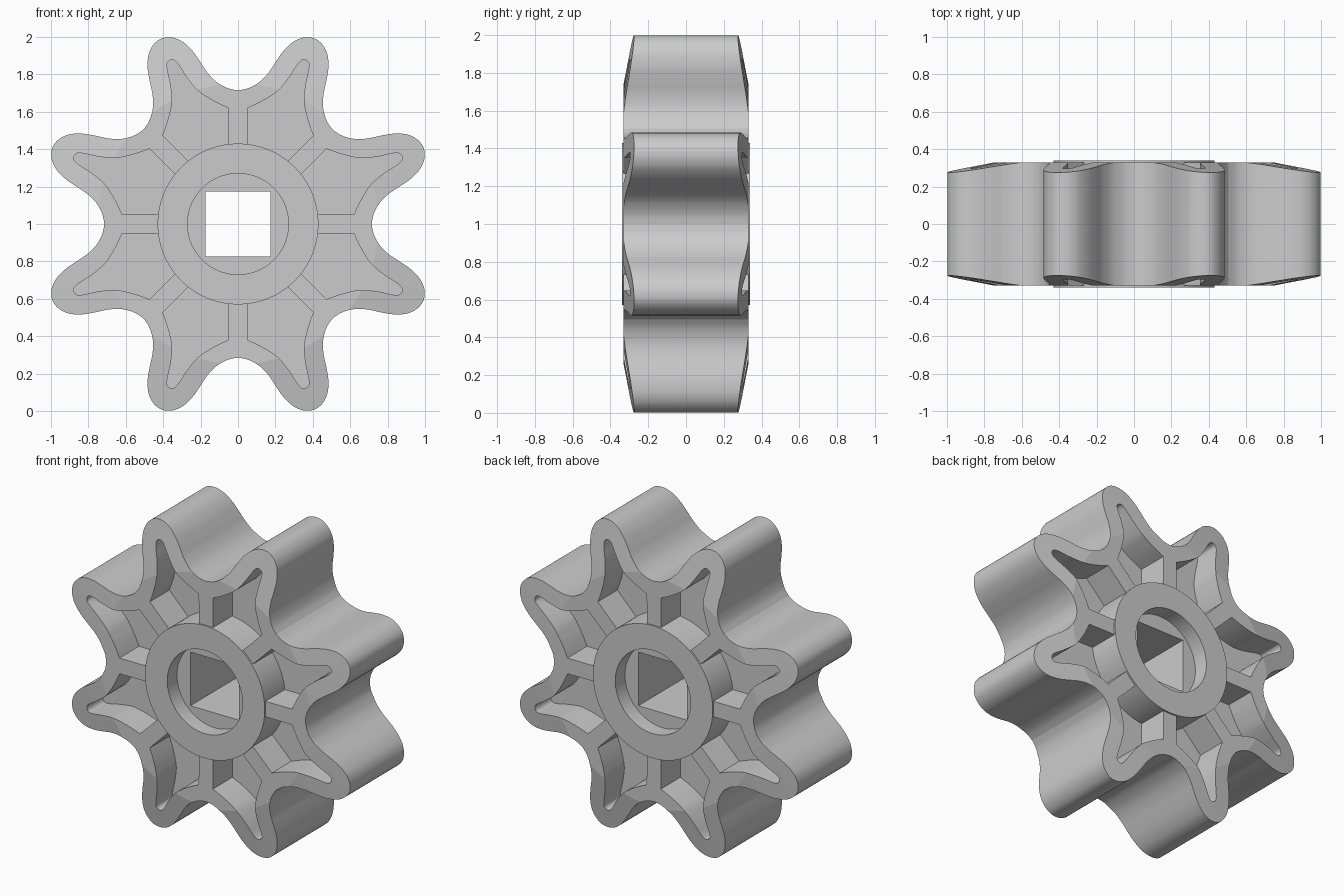
import bpy, bmesh, math

if "Cube" in bpy.data.objects:
    bpy.data.objects.remove(bpy.data.objects["Cube"])

PITCH = math.pi / 4
CZ = 1.0


def circle(r, n=128):
    return [(r * math.cos(2 * math.pi * i / n), r * math.sin(2 * math.pi * i / n)) for i in range(n)]


def spline(p, steps=6):
    """Smooth open Catmull-Rom curve through the points."""
    q = [p[0]] + p + [p[-1]]
    out = []
    for a, b, c, d in zip(q, q[1:], q[2:], q[3:]):
        for s in range(steps):
            t = s / steps
            out.append(tuple(0.5 * (2 * b[k] + (c[k] - a[k]) * t
                       + (2 * a[k] - 5 * b[k] + 4 * c[k] - d[k]) * t * t
                       + (3 * b[k] - a[k] - 3 * c[k] + d[k]) * t ** 3) for k in (0, 1)))
    return out + [p[-1]]


def mirrored(half):
    """Half tooth (tip first) to a full one, from -v to +v."""
    return [(u, -v) for u, v in reversed(half[1:])] + half


def turned(pts, i):
    a = (i + 0.5) * PITCH
    return [(u * math.cos(a) - v * math.sin(a), u * math.sin(a) + v * math.cos(a)) for u, v in pts]


def solid(name, parts):
    """Each part is (outline, [(y, scale), ...]) lofted along y."""
    bm = bmesh.new()
    for pts, levels in parts:
        rings = [[bm.verts.new((x * s, y, CZ + z * s)) for x, z in pts] for y, s in levels]
        n = len(pts)
        for r0, r1 in zip(rings, rings[1:]):
            for i in range(n):
                bm.faces.new((r0[i], r0[(i + 1) % n], r1[(i + 1) % n], r1[i]))
        bm.faces.new(rings[0])
        bm.faces.new(rings[-1])
    bmesh.ops.recalc_face_normals(bm, faces=bm.faces)
    me = bpy.data.meshes.new(name)
    bm.to_mesh(me)
    bm.free()
    ob = bpy.data.objects.new(name, me)
    bpy.context.collection.objects.link(ob)
    return ob


def boolean(target, tool, op):
    m = target.modifiers.new(op, 'BOOLEAN')
    m.operation, m.object, m.solver = op, tool, 'EXACT'
    bpy.context.view_layer.objects.active = target
    bpy.ops.object.modifier_apply(modifier=m.name)
    bpy.data.objects.remove(tool)


# Toothed body
tooth = spline(mirrored([(1.073, 0), (1.066, .035), (1.046, .07), (1.01, .102), (.95, .129),
                         (.88, .145), (.82, .156), (.766, .174), (.728, .196),
                         (.688, .231), (.66, .274)]))
outline = [p for i in range(8) for p in turned(tooth[:-1], i)]
wheel = solid("sprocket_wheel", [(outline, [(-.4, 1), (.4, 1)])])

# Flat faces that taper towards the tooth tips
barrel = solid("taper_cutter", [(circle(1), [(-.33, .75), (-.253, 1.2), (.253, 1.2), (.33, .75)])])
boolean(wheel, barrel, 'INTERSECT')

# Pockets between the spokes, both sides, leaving a central web
pocket = spline(mirrored([(.948, 0), (.94, .02), (.91, .032), (.83, .047), (.748, .071),
                          (.69, .107), (.64, .146), (.592, .19)]))
pocket = [(.386, -.106)] + pocket + [(.386, .106)]
cuts = [(turned(pocket, i), [(s * .13, 1), (s * .5, 1)]) for i in range(8) for s in (-1, 1)]
boolean(wheel, solid("pocket_cutter", cuts), 'DIFFERENCE')

# Hub, counterbores and square shaft hole
boolean(wheel, solid("hub", [(circle(.43), [(-.34, 1), (.34, 1)])]), 'UNION')
bores = [(circle(.27), [(s * .24, 1), (s * .5, 1)]) for s in (-1, 1)]
boolean(wheel, solid("counterbore_cutter", bores), 'DIFFERENCE')
h = .174
square = [(-h, -h), (h, -h), (h, h), (-h, h)]
boolean(wheel, solid("shaft_cutter", [(square, [(-.5, 1), (.5, 1)])]), 'DIFFERENCE')

# Smooth flanks, crisp edges
bpy.ops.object.select_all(action='DESELECT')
wheel.select_set(True)
bpy.context.view_layer.objects.active = wheel
bpy.ops.object.shade_smooth_by_angle(angle=math.radians(9))
